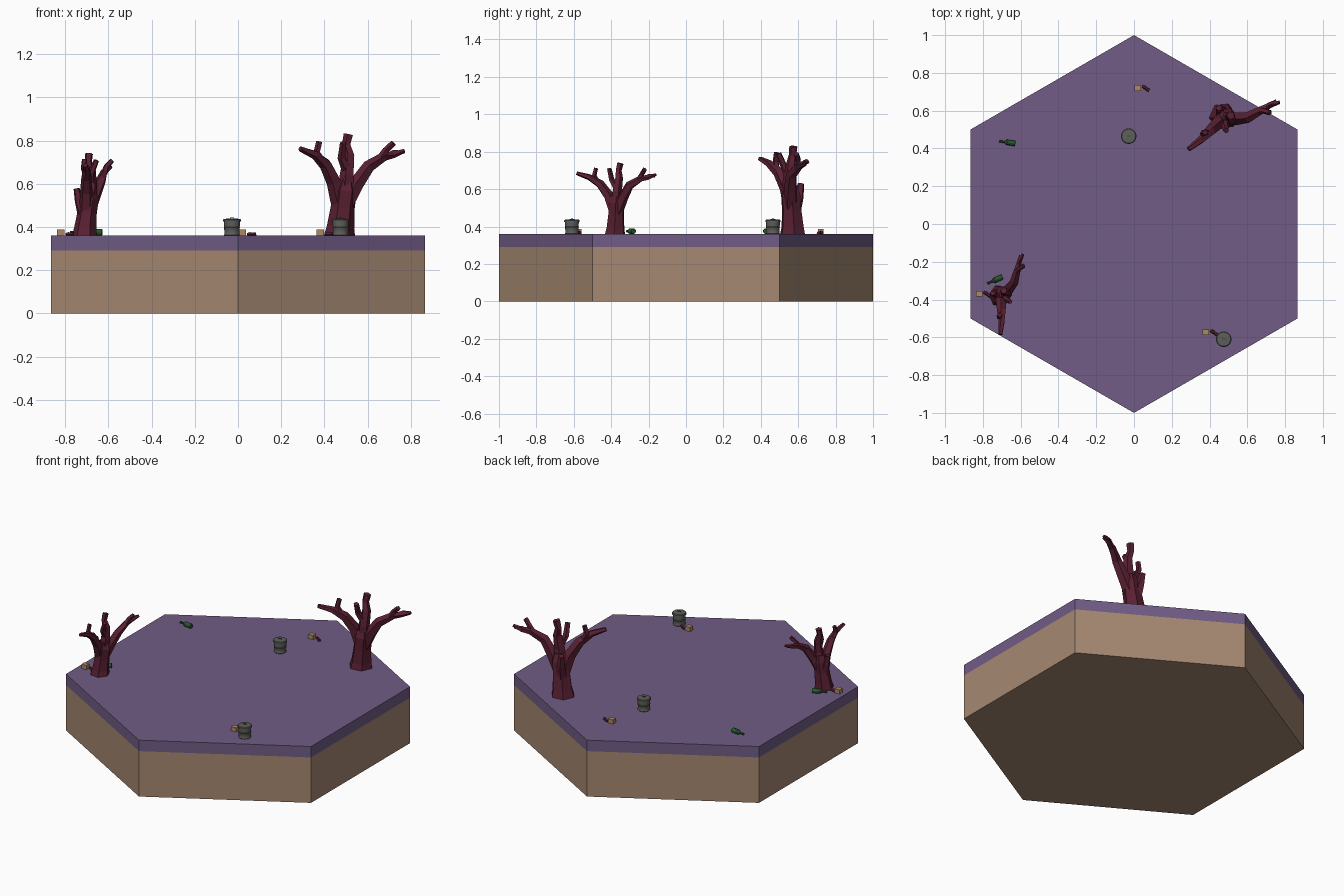
import bpy, bmesh, math
from mathutils import Vector, Matrix

if "Cube" in bpy.data.objects:
    bpy.data.objects.remove(bpy.data.objects["Cube"], do_unlink=True)

GROUND = 0.36


def material(name, rgb):
    col = [((c / 255 + 0.055) / 1.055) ** 2.4 for c in rgb] + [1.0]
    m = bpy.data.materials.new(name)
    m.use_nodes = True
    m.diffuse_color = col
    bsdf = m.node_tree.nodes["Principled BSDF"]
    bsdf.inputs["Base Color"].default_value = col
    bsdf.inputs["Roughness"].default_value = 0.9
    return m


PURPLE = material("purple turf", (113, 92, 133))
DIRT = material("brown dirt", (165, 136, 113))
BARK = material("dark red bark", (90, 32, 50))
GREY = material("can grey", (94, 94, 91))
DARK = material("can dark grey", (66, 66, 65))
GREEN = material("bottle green", (36, 88, 44))
TAN = material("box tan", (172, 137, 100))


def finish(bm, name, mats, loc=(0, 0, 0), rot=0.0, scale=1.0, smooth=False):
    bmesh.ops.recalc_face_normals(bm, faces=bm.faces)
    me = bpy.data.meshes.new(name)
    bm.to_mesh(me)
    bm.free()
    ob = bpy.data.objects.new(name, me)
    bpy.context.collection.objects.link(ob)
    for m in mats:
        me.materials.append(m)
    ob.location = loc
    ob.rotation_euler.z = rot
    ob.scale = (scale,) * 3
    if smooth:
        bpy.ops.object.select_all(action='DESELECT')
        ob.select_set(True)
        bpy.context.view_layer.objects.active = ob
        bpy.ops.object.shade_smooth_by_angle(angle=math.radians(35))
    return ob


def skin_rings(bm, rings, mat=0):
    # Bridge successive rings of vertices and cap both ends
    faces = [bm.faces.new(rings[0][::-1]), bm.faces.new(rings[-1])]
    for a, b in zip(rings, rings[1:]):
        n = len(a)
        for i in range(n):
            faces.append(bm.faces.new((a[i], a[(i + 1) % n], b[(i + 1) % n], b[i])))
    for f in faces:
        f.material_index = mat


def lathe(bm, profile, sides, mat=0, turn=0.0):
    angles = [turn + math.tau * i / sides for i in range(sides)]
    skin_rings(bm, [[bm.verts.new((r * math.cos(a), r * math.sin(a), z)) for a in angles]
                    for r, z in profile], mat)


def limb(bm, path, sides=5):
    # Faceted tapered tube through (x, y, z, radius) points
    pts = [Vector(p[:3]) for p in path]
    rings = []
    for i, p in enumerate(pts):
        d = (pts[min(i + 1, len(pts) - 1)] - pts[max(i - 1, 0)]).normalized()
        u = d.cross(Vector((0.3, 1, 0.1))).normalized()
        v = d.cross(u)
        rings.append([bm.verts.new(p + path[i][3] * (math.cos(a) * u + math.sin(a) * v))
                      for a in (math.tau * k / sides + 0.4 for k in range(sides))])
    skin_rings(bm, rings)


def slab(name, mat, z0, z1):
    bm = bmesh.new()
    lathe(bm, [(1, z0), (1, z1)], 6, turn=math.pi / 2)
    finish(bm, name, [mat])


# Hexagonal ground tile
slab("dirt_base", DIRT, 0, 0.29)
slab("turf_layer", PURPLE, 0.29, GROUND)

# Bare tree: trunk, three main branches and their forks
LIMBS = [
    [(0, 0, -0.01, .074), (.005, 0, .04, .064), (.015, -.005, .13, .056),
     (.025, -.01, .21, .056), (.03, -.01, .26, .036)],
    [(.00, -.01, .15, .040), (-.025, -.035, .25, .036), (-.065, -.075, .33, .030),
     (-.115, -.125, .375, .021), (-.182, -.175, .402, .013)],
    [(-.075, -.085, .335, .020), (-.105, -.09, .385, .017), (-.093, -.085, .435, .015)],
    [(.03, -.01, .18, .042), (.035, -.02, .28, .034), (.045, -.01, .37, .027),
     (.032, .00, .42, .021), (.042, .005, .468, .023)],
    [(.035, -.02, .30, .024), (.010, -.045, .36, .019), (.018, -.075, .43, .016)],
    [(.03, -.01, .15, .040), (.08, -.01, .24, .036), (.135, -.005, .32, .030),
     (.205, .035, .366, .022), (.25, .06, .374, .016), (.300, .075, .392, .010)],
    [(.19, .025, .355, .020), (.215, .03, .395, .016), (.25, .02, .428, .015)],
    [(.22, .045, .365, .015), (.25, .065, .385, .013), (.285, .08, .384, .011)],
    [(0, .01, .12, .036), (-.01, .035, .20, .026), (-.02, .045, .27, .018)],
]
for name, loc, rot, scale in (("large_tree", (.47, .57, GROUND), 0, 1),
                              ("small_tree", (-.71, -.38, GROUND), math.radians(47), .81)):
    bm = bmesh.new()
    for path in LIMBS:
        limb(bm, path, 6 if path is LIMBS[0] else 5)
    finish(bm, name, [BARK], loc, rot, scale)

# Trash cans: ribbed body, overhanging lid and lid handle
for name, x, y in (("back_can", -.028, .465), ("front_can", .475, -.61)):
    bm = bmesh.new()
    lathe(bm, [(.035, 0), (.037, .003), (.035, .007), (.036, .034), (.038, .037),
               (.036, .040), (.037, .066)], 24)
    lathe(bm, [(.041, .064), (.041, .073), (.037, .077), (.012, .079)], 24)
    for dx in (-.008, .008):
        bmesh.ops.create_cube(bm, size=1, matrix=Matrix.Translation((dx, 0, .080))
                              @ Matrix.Diagonal((.003, .005, .008, 1)))
    grip = bmesh.ops.create_cube(bm, size=1, matrix=Matrix.Translation((0, 0, .083))
                                 @ Matrix.Diagonal((.019, .005, .003, 1)))
    for f in {f for v in grip["verts"] for f in v.link_faces}:
        f.material_index = 1
    finish(bm, name, [GREY, DARK], (x, y, GROUND), smooth=True)

# Litter: a small box with a scrap of wood beside it
for i, (x, y) in enumerate(((.02, .72), (-.82, -.37), (.38, -.573))):
    bm = bmesh.new()
    bmesh.ops.create_cube(bm, size=1, matrix=Matrix.Translation((0, 0, .0135))
                          @ Matrix.Diagonal((.035, .030, .027, 1)))
    finish(bm, f"litter_box_{i + 1}", [TAN], (x, y, GROUND))
    bm = bmesh.new()
    limb(bm, [(.024, .010, .006, .007), (.038, .003, .007, .010),
              (.046, -.004, .006, .008), (.060, -.013, .006, .010)])
    finish(bm, f"wood_scrap_{i + 1}", [BARK], (x, y, GROUND))

# Bottles lying on their sides, neck pointing along local -x
for i, (x, y, deg) in enumerate(((-.67, .432, -8), (-.735, -.297, 24))):
    bm = bmesh.new()
    lathe(bm, [(.013, -.042), (.015, -.039), (.015, .005), (.006, .016),
               (.005, .036), (.007, .037), (.007, .044)], 10)
    bmesh.ops.rotate(bm, verts=bm.verts, matrix=Matrix.Rotation(-math.pi / 2, 3, 'Y'))
    finish(bm, f"bottle_{i + 1}", [GREEN], (x, y, GROUND + .015),
           math.radians(deg), smooth=True)
